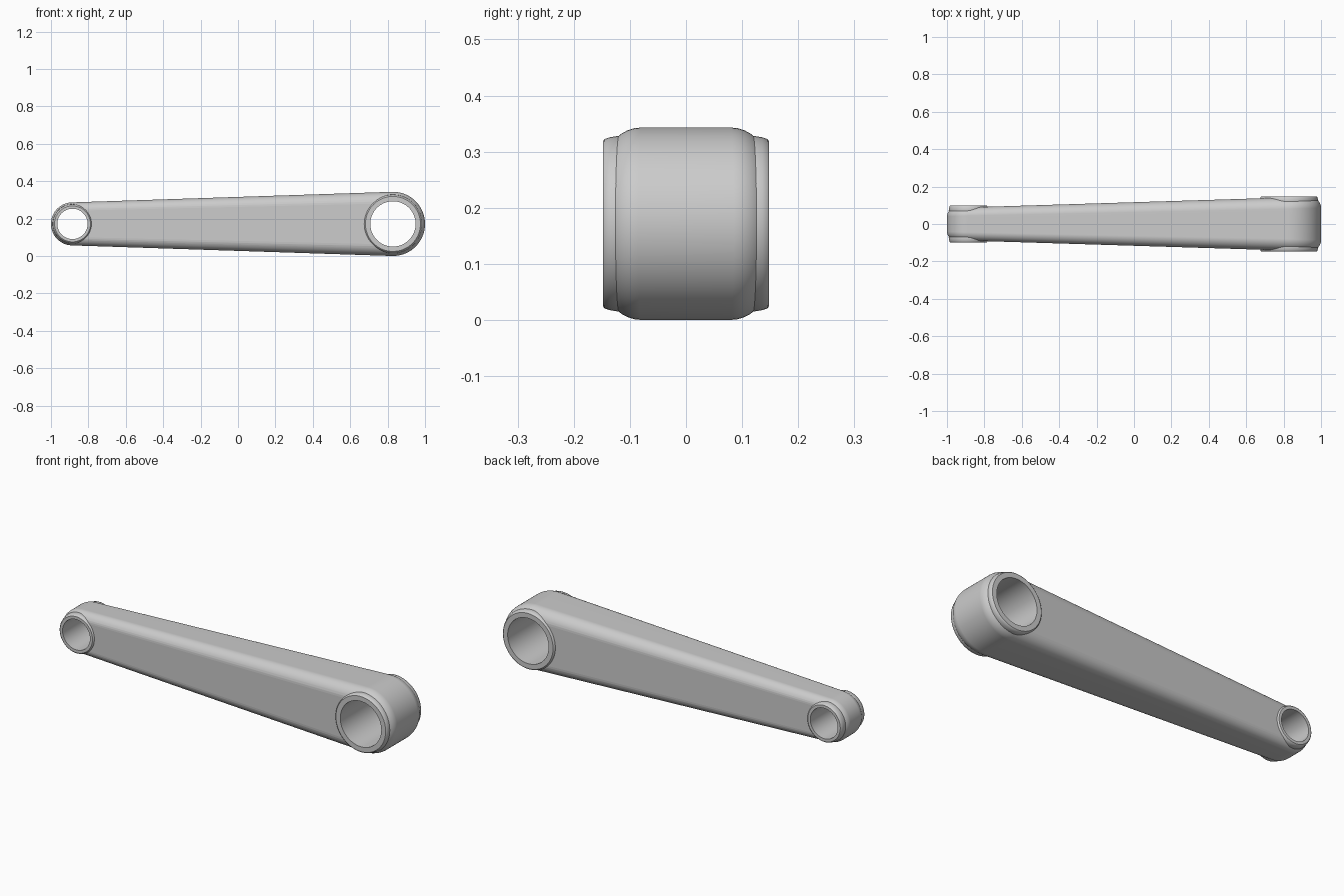
import bpy, bmesh
from math import sin, cos, pi, acos

if "Cube" in bpy.data.objects:
    bpy.data.objects.remove(bpy.data.objects["Cube"])

ZC = 0.1715
# x centre, outer radius, hole radius, body half thickness, fillet, boss radius, boss half width
BIG = dict(x=0.8285, r=0.1715, hole=0.121, half=0.142, fil=0.062, boss=0.151, w=0.148)
SMALL = dict(x=-0.885, r=0.115, hole=0.081, half=0.089, fil=0.045, boss=0.1, w=0.1)
N_ARC, N_FIL, N_ROUND = 40, 8, 96


def finish(name, bm, angle=35):
    bmesh.ops.recalc_face_normals(bm, faces=bm.faces)
    me = bpy.data.meshes.new(name)
    bm.to_mesh(me)
    bm.free()
    ob = bpy.data.objects.new(name, me)
    bpy.context.collection.objects.link(ob)
    bpy.ops.object.select_all(action='DESELECT')
    ob.select_set(True)
    bpy.context.view_layer.objects.active = ob
    bpy.ops.object.shade_smooth_by_angle(angle=angle * pi / 180)
    return ob


def bridge(bm, a, b):
    n = len(a)
    for i in range(n):
        j = (i + 1) % n
        bm.faces.new((a[i], a[j], b[j], b[i]))


def lerp_at(key, x):
    t = (x - SMALL['x']) / (BIG['x'] - SMALL['x'])
    return SMALL[key] + t * (BIG[key] - SMALL[key])


# Tapered arm: tangent outline around both ends, rounded edges front and back
phi = acos((SMALL['r'] - BIG['r']) / (BIG['x'] - SMALL['x']))


def arm_loop(bm, a, side):
    pts = [(BIG, -phi + 2 * phi * i / N_ARC) for i in range(N_ARC + 1)]
    pts += [(SMALL, phi + 2 * (pi - phi) * i / N_ARC) for i in range(N_ARC + 1)]
    loop = []
    for end, t in pts:
        r = end['r'] - end['fil'] * (1 - cos(a))
        x = end['x'] + r * cos(t)
        y = lerp_at('half', x) - end['fil'] * (1 - sin(a))
        loop.append(bm.verts.new((x, side * y, ZC + r * sin(t))))
    return loop


bm = bmesh.new()
steps = [pi / 2 * i / N_FIL for i in range(N_FIL + 1)]
loops = [arm_loop(bm, a, -1) for a in reversed(steps)]
loops += [arm_loop(bm, a, 1) for a in steps]
for a, b in zip(loops, loops[1:]):
    bridge(bm, a, b)
bm.faces.new(loops[0])
bm.faces.new(loops[-1])
arm = finish("arm", bm)


# Lathed parts around the y axis
def lathe(name, end, profile):
    bm = bmesh.new()
    rings = [[bm.verts.new((end['x'] + r * cos(2 * pi * i / N_ROUND), y,
                            ZC + r * sin(2 * pi * i / N_ROUND)))
              for i in range(N_ROUND)] for r, y in profile]
    for k in range(len(rings)):
        bridge(bm, rings[k], rings[(k + 1) % len(rings)])
    return finish(name, bm)


for label, end in (("large", BIG), ("small", SMALL)):
    # Boss sleeve with the bore through it
    h, b, w = end['hole'], end['boss'], end['w']
    half = [(h, w), (b - 0.004, w), (b, w - 0.003), (b + 0.003, w - 0.012), (b + 0.006, w - 0.03),
            (b - 0.005, w - 0.06)]
    lathe(label + "_boss", end, half + [(r, -y) for r, y in reversed(half)])
    # Clearance hole in the arm, hidden behind the sleeve
    bpy.ops.mesh.primitive_cylinder_add(vertices=N_ROUND, radius=h + 0.01, depth=1,
                                        location=(end['x'], 0, ZC), rotation=(pi / 2, 0, 0))
    cutter = bpy.context.object
    cutter.name = label + "_bore_cutter"
    cutter.hide_render = True
    cutter.display_type = 'WIRE'
    mod = arm.modifiers.new(label + "_bore", 'BOOLEAN')
    mod.operation = 'DIFFERENCE'
    mod.solver = 'EXACT'
    mod.object = cutter

wn = arm.modifiers.new("clean_shading", 'WEIGHTED_NORMAL')
wn.keep_sharp = True
